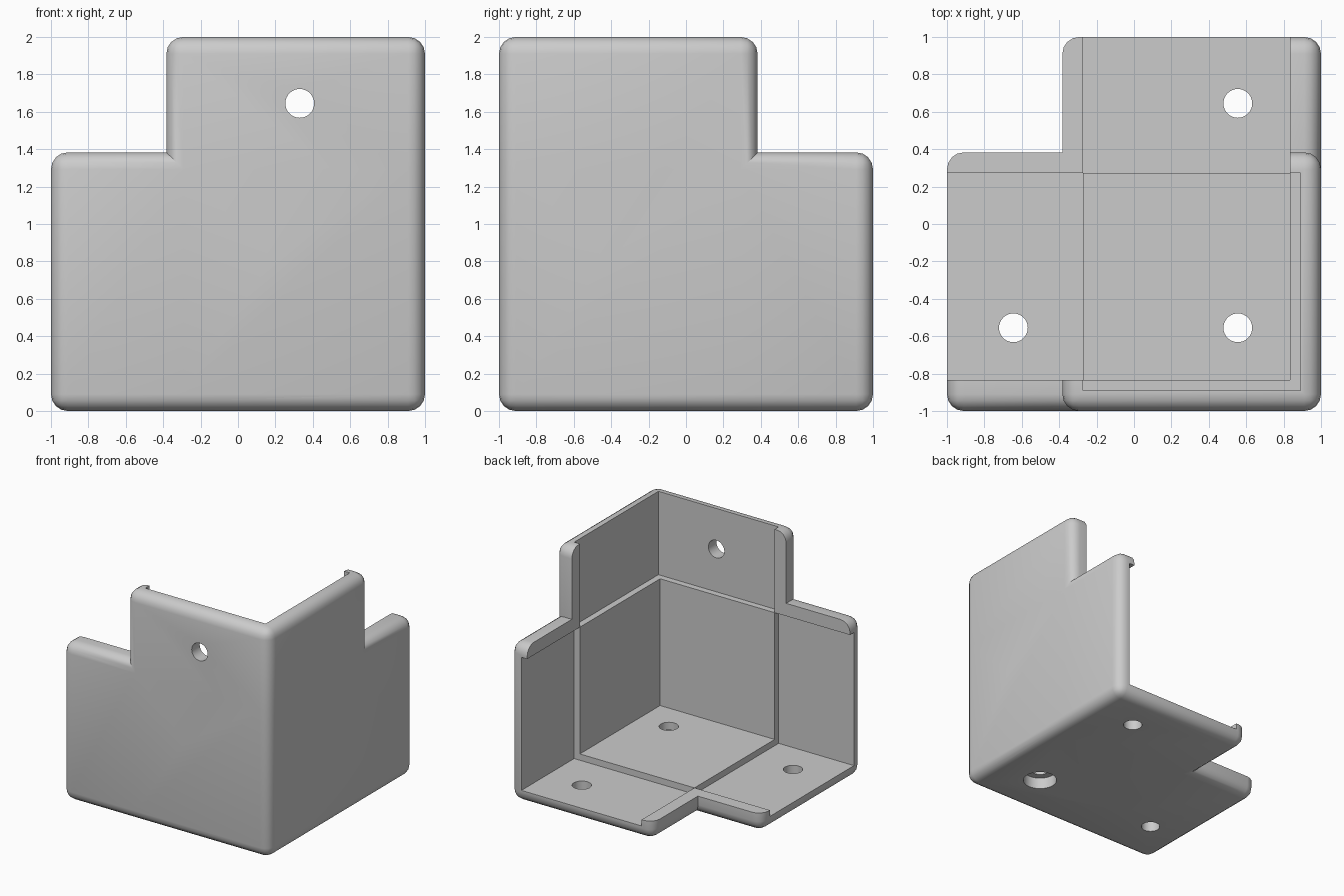
import bpy, bmesh, math
from mathutils import Vector

cube = bpy.data.objects.get("Cube")
if cube:
    bpy.data.objects.remove(cube, do_unlink=True)

LENGTH, WIDTH = 2.0, 1.383      # arm length and outer width
WALL, THICK = 0.11, 0.165       # arm wall, centre wall and lip depth
INNER = 1.272                   # inside face of the lips
ROUND, FAR = 0.09, 3.0

grey = bpy.data.materials.new("grey plastic")
grey.use_nodes = True
colour = (0.6, 0.6, 0.6, 1)
grey.diffuse_color = colour
grey.node_tree.nodes["Principled BSDF"].inputs["Base Color"].default_value = colour


def finish(name, bm):
    mesh = bpy.data.meshes.new(name)
    bm.to_mesh(mesh)
    bm.free()
    mesh.materials.append(grey)
    obj = bpy.data.objects.new(name, mesh)
    bpy.context.collection.objects.link(obj)
    return obj


def box(name, low, high, bevel=0):
    """Box measured from the outer corner, along each of the three arms."""
    bm = bmesh.new()
    bmesh.ops.create_cube(bm, size=1)
    for v in bm.verts:
        p = [h if c > 0 else l for c, l, h in zip(v.co, low, high)]
        v.co = (1 - p[0], p[1] - 1, p[2])
    bmesh.ops.reverse_faces(bm, faces=bm.faces[:])
    bm.normal_update()
    if bevel:
        bmesh.ops.bevel(bm, geom=bm.edges[:], offset=bevel, segments=4,
                        profile=0.5, affect='EDGES')
        for v in bm.verts:
            v.co = Vector([round(c, 4) for c in v.co])
    return finish(name, bm)


def drill(name, centre, radius, depth, along_y=False):
    bm = bmesh.new()
    bmesh.ops.create_cone(bm, cap_ends=True, segments=32, radius1=radius,
                          radius2=radius, depth=depth)
    obj = finish(name, bm)
    obj.location = centre
    if along_y:
        obj.rotation_euler.x = math.pi / 2
    return obj


def combine(target, tool, operation):
    mod = target.modifiers.new(tool.name, 'BOOLEAN')
    mod.object, mod.operation, mod.solver = tool, operation, 'EXACT'
    bpy.context.view_layer.objects.active = target
    bpy.ops.object.modifier_apply(modifier=mod.name)
    bpy.data.objects.remove(tool, do_unlink=True)


def along(axis, main, other):
    return [main if i == axis else other for i in range(3)]


# Rounded solid of three crossing arms
arms = [box(f"arm_{i}", (0, 0, 0), along(i, LENGTH, WIDTH), ROUND) for i in range(3)]
bracket = arms[0]
bracket.name = "corner_bracket"
for arm in arms[1:]:
    combine(bracket, arm, 'UNION')

# Open the inside, then recess each arm behind its lips
combine(bracket, box("inside", [THICK] * 3, [FAR] * 3), 'DIFFERENCE')
for i in range(3):
    recess = box(f"recess_{i}", along(i, INNER, WALL), along(i, FAR, INNER))
    combine(bracket, recess, 'DIFFERENCE')

# Screw holes, with a counterbore under the corner one
for n, (x, y) in enumerate([(0.555, 0.645), (-0.645, -0.555), (0.555, -0.555)]):
    combine(bracket, drill(f"floor_hole_{n}", (x, y, 0), 0.077, 1), 'DIFFERENCE')
combine(bracket, drill("counterbore", (0.555, -0.555, 0), 0.138, 0.2), 'DIFFERENCE')
combine(bracket, drill("front_hole", (0.33, -1, 1.645), 0.077, 1, True), 'DIFFERENCE')

# Smooth fillets with sharp edges kept
bpy.ops.object.select_all(action='DESELECT')
bracket.select_set(True)
bpy.context.view_layer.objects.active = bracket
bpy.ops.object.shade_smooth_by_angle(angle=math.radians(30))
